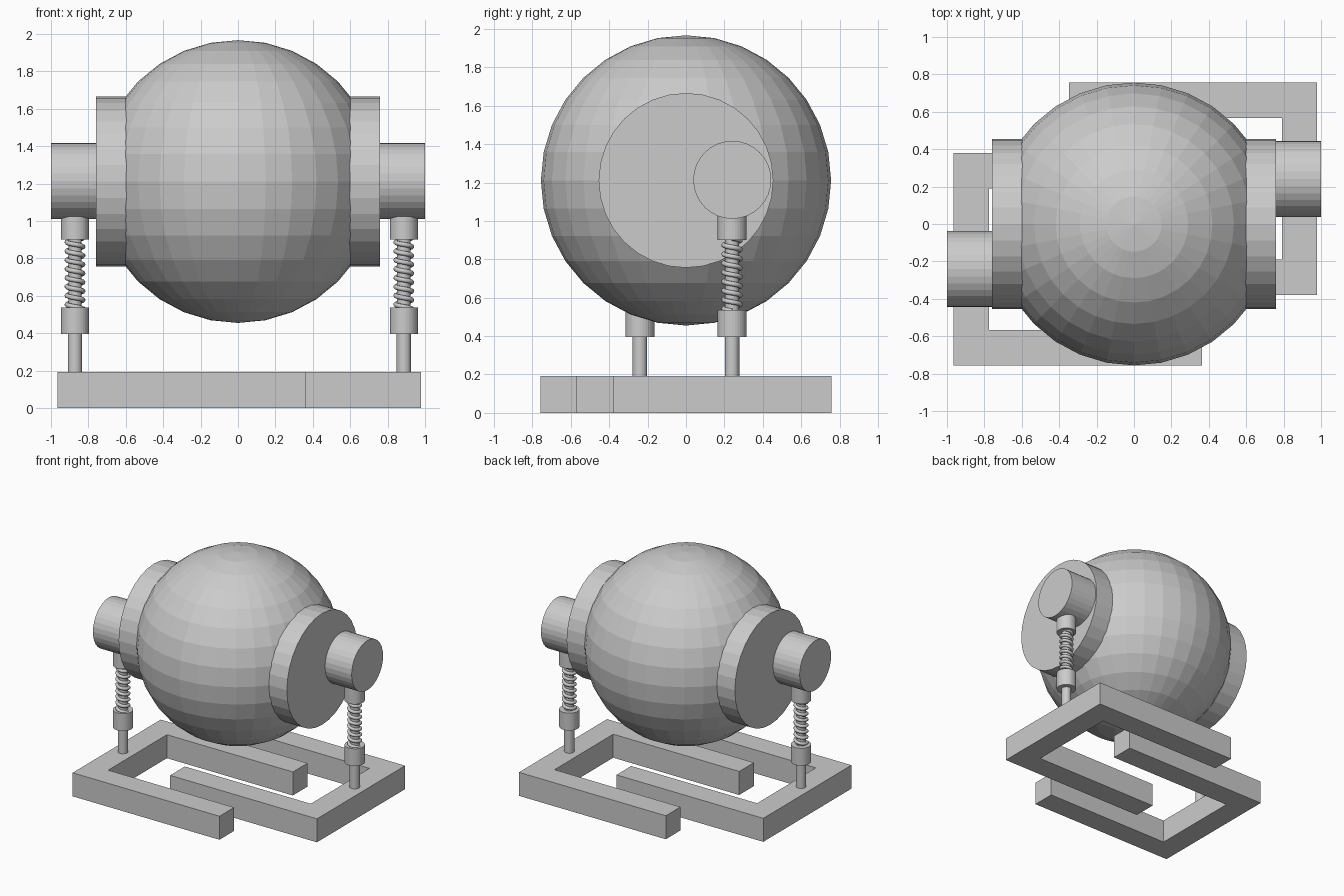
import bpy, bmesh, math
from math import pi, cos, sin

if "Cube" in bpy.data.objects:
    bpy.data.objects.remove(bpy.data.objects["Cube"])

BASE_X = 0.0075   # the base and struts sit a touch right of centre


def cylinder(name, r, center, length, axis='Z', sides=32):
    rot = (0, pi / 2, 0) if axis == 'X' else (0, 0, 0)
    bpy.ops.mesh.primitive_cylinder_add(vertices=sides, radius=r, depth=length,
                                        location=center, rotation=rot)
    bpy.context.object.name = name
    return bpy.context.object


def upright(name, r, x, y, z0, z1):
    return cylinder(name, r, (x, y, (z0 + z1) / 2), z1 - z0)


def prism(name, outline, z0, z1):
    bm = bmesh.new()
    face = bm.faces.new([bm.verts.new((x, y, z0)) for x, y in outline])
    top = bmesh.ops.extrude_face_region(bm, geom=[face])['geom']
    bmesh.ops.translate(bm, vec=(0, 0, z1 - z0),
                        verts=[v for v in top if isinstance(v, bmesh.types.BMVert)])
    bmesh.ops.recalc_face_normals(bm, faces=bm.faces)
    me = bpy.data.meshes.new(name)
    bm.to_mesh(me)
    bm.free()
    ob = bpy.data.objects.new(name, me)
    bpy.context.collection.objects.link(ob)
    return ob


def coil(name, x, y, z0, z1, radius, wire, turns, steps=20):
    cu = bpy.data.curves.new(name, 'CURVE')
    cu.dimensions = '3D'
    cu.bevel_depth = wire
    cu.bevel_resolution = 2
    cu.use_fill_caps = True
    sp = cu.splines.new('POLY')
    n = turns * steps
    sp.points.add(n)
    for i, p in enumerate(sp.points):
        a = -2 * pi * i / steps          # left-handed winding
        p.co = (x + radius * cos(a), y + radius * sin(a), z0 + (z1 - z0) * i / n, 1)
    ob = bpy.data.objects.new(name, cu)
    bpy.context.collection.objects.link(ob)
    return ob


# Main ball
bpy.ops.mesh.primitive_uv_sphere_add(segments=32, ring_count=16, radius=0.756,
                                     location=(0, 0, 1.211))
bpy.context.object.name = "ball_body"

# C-shaped foot outline; the left foot is this one turned half way round
foot = [(-0.355, -0.38), (0.972, -0.38), (0.972, 0.757), (-0.355, 0.757),
        (-0.355, 0.568), (0.783, 0.568), (0.783, -0.19), (-0.355, -0.19)]

for side, s in (("right", 1), ("left", -1)):
    # Side disc and off-centre axle
    cylinder(side + "_side_disc", 0.455, (s * 0.655, 0, 1.211), 0.21, 'X')
    cylinder(side + "_axle", 0.203, (s * 0.87, s * 0.241, 1.214), 0.26, 'X')

    # Spring strut
    x, y = BASE_X + s * 0.879, s * 0.24
    upright(side + "_strut_post", 0.038, x, y, 0.18, 0.41)
    upright(side + "_lower_collar", 0.075, x, y, 0.395, 0.537)
    upright(side + "_spring_rod", 0.036, x, y, 0.52, 0.92)
    upright(side + "_upper_collar", 0.075, x, y, 0.90, 1.025)
    coil(side + "_spring", x, y, 0.53, 0.91, 0.043, 0.013, 8)

    # Foot frame
    prism(side + "_foot", [(BASE_X + s * px, s * py) for px, py in foot], 0, 0.192)
